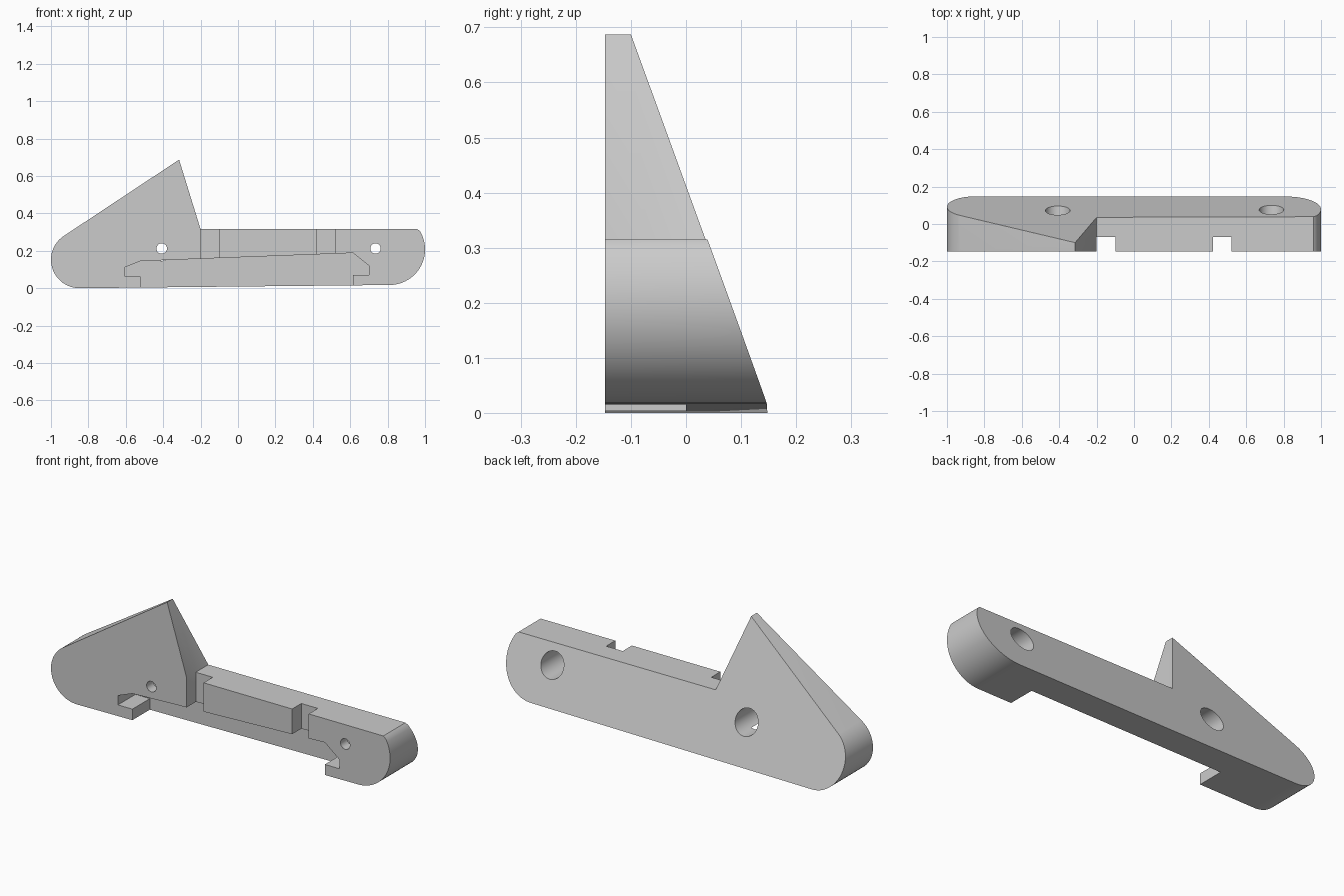
import bpy, bmesh
from math import cos, sin, radians
from mathutils import Matrix

if "Cube" in bpy.data.objects:
    bpy.data.objects.remove(bpy.data.objects["Cube"])

FRONT, BACK = -0.147, 0.147

grey = bpy.data.materials.new("light_grey")
grey.use_nodes = True
colour = (0.6, 0.6, 0.6, 1)
grey.diffuse_color = colour
grey.node_tree.nodes["Principled BSDF"].inputs["Base Color"].default_value = colour


def arc(cx, cz, r, start, end, n=24):
    angles = [radians(start + (end - start) * i / n) for i in range(n + 1)]
    return [(cx + r * cos(a), cz + r * sin(a)) for a in angles]


def finish(bm, name):
    bmesh.ops.recalc_face_normals(bm, faces=bm.faces)
    mesh = bpy.data.meshes.new(name)
    bm.to_mesh(mesh)
    bm.free()
    mesh.materials.append(grey)
    obj = bpy.data.objects.new(name, mesh)
    bpy.context.collection.objects.link(obj)
    return obj


def prism(profile, y0, back_y):
    """Extrude an x-z profile from y0 to the depth given by back_y(x, z)."""
    bm = bmesh.new()
    a = [bm.verts.new((x, y0, z)) for x, z in profile]
    b = [bm.verts.new((x, back_y(x, z), z)) for x, z in profile]
    bm.faces.new(a)
    bm.faces.new(b[::-1])
    for i in range(len(a)):
        j = (i + 1) % len(a)
        bm.faces.new((a[i], b[i], b[j], a[j]))
    return bm, b


# Body: rounded bar with a pointed fin and a back that leans forward
def leaning_back(x, z):
    return BACK - 0.363 * (z - 0.0095 - 0.0085 * x)


left_end = arc(-0.848, 0.152, 0.152, 270, 123.5)
right_end = arc(0.81, 0.207, 0.19, 36, -90)
profile = left_end + [(-0.315, 0.687), (-0.2, 0.315), (0.96, 0.315)] + right_end[1:]
bm, back = prism(profile, FRONT, leaning_back)

# Rounded back edge of the fin slope
k = len(left_end)
bm.edges.ensure_lookup_table()
slope_edge = [e for e in bm.edges if set(e.verts) == {back[k - 1], back[k]}]
bmesh.ops.bevel(bm, geom=slope_edge, offset=0.028, offset_type='OFFSET',
                segments=6, profile=0.5, affect='EDGES', clamp_overlap=True)
body = finish(bm, "bracket_body")


def cut(bm, name):
    cutter = finish(bm, name)
    cutter.hide_render = True
    mod = body.modifiers.new(name, 'BOOLEAN')
    mod.operation, mod.solver, mod.object = 'DIFFERENCE', 'EXACT', cutter
    bpy.context.view_layer.objects.active = body
    bpy.ops.object.modifier_apply(modifier=name)
    bpy.data.objects.remove(cutter)


# Front recess with hooked ends
recess = [(-0.52, -0.1), (-0.52, 0.062), (-0.605, 0.062), (-0.605, 0.112),
          (-0.52, 0.145), (0.615, 0.188), (0.7, 0.12), (0.7, 0.071),
          (0.615, 0.071), (0.615, -0.1)]
cut(prism(recess, -0.3, lambda x, z: 0.0)[0], "recess_cutter")

# Upright notches
for x0, x1 in ((-0.2, -0.1), (0.422, 0.52)):
    box = [(x0, 0.12), (x1, 0.12), (x1, 0.4), (x0, 0.4)]
    cut(prism(box, -0.3, lambda x, z: -0.07)[0], "notch_cutter")


# Screw holes, wider from the back
def bore(x, r, y0, y1):
    bm = bmesh.new()
    place = Matrix.Translation((x, (y0 + y1) / 2, 0.212)) @ Matrix.Rotation(radians(90), 4, 'X')
    bmesh.ops.create_cone(bm, cap_ends=True, segments=32, radius1=r, radius2=r,
                          depth=y1 - y0, matrix=place)
    cut(bm, "hole_cutter")


for x in (-0.408, 0.735):
    bore(x, 0.066, -0.09, 0.4)
    bore(x, 0.028, -0.4, 0.1)

bpy.ops.object.select_all(action='DESELECT')
body.select_set(True)
bpy.context.view_layer.objects.active = body
bpy.ops.object.shade_smooth_by_angle(angle=radians(25))
